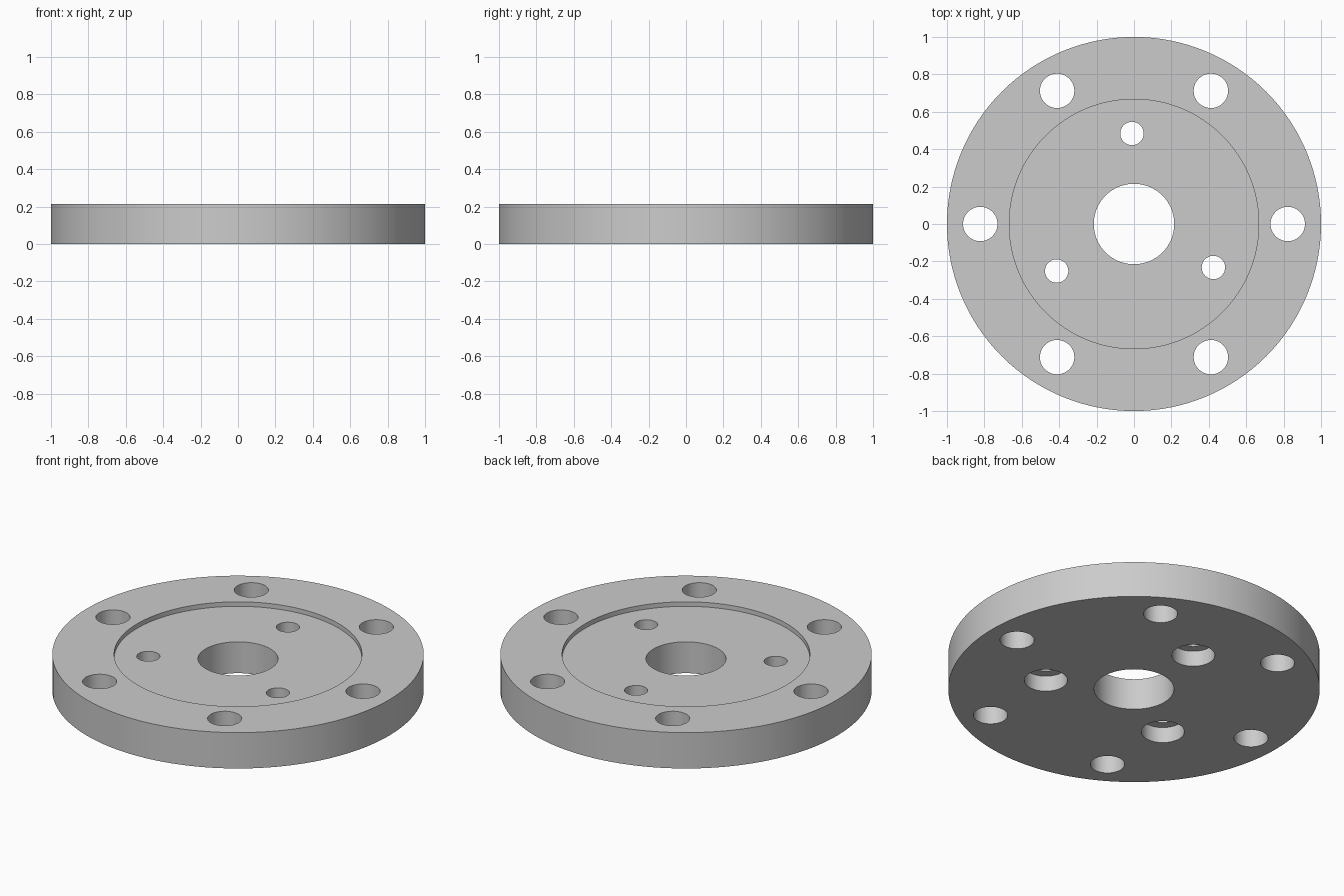
import bpy
import bmesh
from math import cos, sin, radians, tau

if "Cube" in bpy.data.objects:
    bpy.data.objects.remove(bpy.data.objects["Cube"], do_unlink=True)

HEIGHT = 0.213
FLOOR = 0.186


def lathe(bm, profile, centre=(0, 0), sides=48, closed=False):
    """Turn (radius, z) points about a vertical axis; open profiles get end caps."""
    rings = [[bm.verts.new((centre[0] + r * cos(tau * i / sides),
                            centre[1] + r * sin(tau * i / sides), z))
              for i in range(sides)] for r, z in profile]
    pairs = list(zip(rings, rings[1:]))
    if closed:
        pairs.append((rings[-1], rings[0]))
    else:
        bm.faces.new(rings[0])
        bm.faces.new(rings[-1])
    for a, b in pairs:
        for i in range(sides):
            j = (i + 1) % sides
            bm.faces.new((a[i], a[j], b[j], b[i]))


def finish(bm, name):
    bmesh.ops.recalc_face_normals(bm, faces=bm.faces)
    mesh = bpy.data.meshes.new(name)
    bm.to_mesh(mesh)
    bm.free()
    obj = bpy.data.objects.new(name, mesh)
    bpy.context.collection.objects.link(obj)
    return obj


def polar(radius, degrees):
    return radius * cos(radians(degrees)), radius * sin(radians(degrees))


# Flange disc with central bore and shallow round recess on top
bm = bmesh.new()
lathe(bm, [(0.215, 0), (1, 0), (1, HEIGHT), (0.667, HEIGHT),
           (0.667, FLOOR), (0.215, FLOOR)], sides=128, closed=True)
flange = finish(bm, "flange_disc")

steel = bpy.data.materials.new("plain grey")
steel.use_nodes = True
colour = (0.6, 0.6, 0.6, 1)
steel.diffuse_color = colour
steel.node_tree.nodes["Principled BSDF"].inputs["Base Color"].default_value = colour
flange.data.materials.append(steel)

# Cutter: six rim holes and three holes counterbored from below
bm = bmesh.new()
for k in range(6):
    lathe(bm, [(0.092, -0.1), (0.092, 0.4)], polar(0.822, 60 * k))
for k in range(3):
    lathe(bm, [(0.116, -0.1), (0.116, 0.093), (0.0625, 0.093), (0.0625, 0.4)],
          polar(0.484, 91.3 + 120 * k))
cutter = finish(bm, "hole_cutter")
cutter.data.materials.append(steel)
cutter.hide_render = True

# Cut the holes, then drop the cutter
cut = flange.modifiers.new("holes", 'BOOLEAN')
cut.operation = 'DIFFERENCE'
cut.solver = 'EXACT'
cut.object = cutter
bpy.ops.object.select_all(action='DESELECT')
bpy.context.view_layer.objects.active = flange
flange.select_set(True)
bpy.ops.object.modifier_apply(modifier=cut.name)
bpy.data.objects.remove(cutter, do_unlink=True)

# Smooth walls with crisp rims
bpy.ops.object.shade_smooth_by_angle(angle=radians(30))
